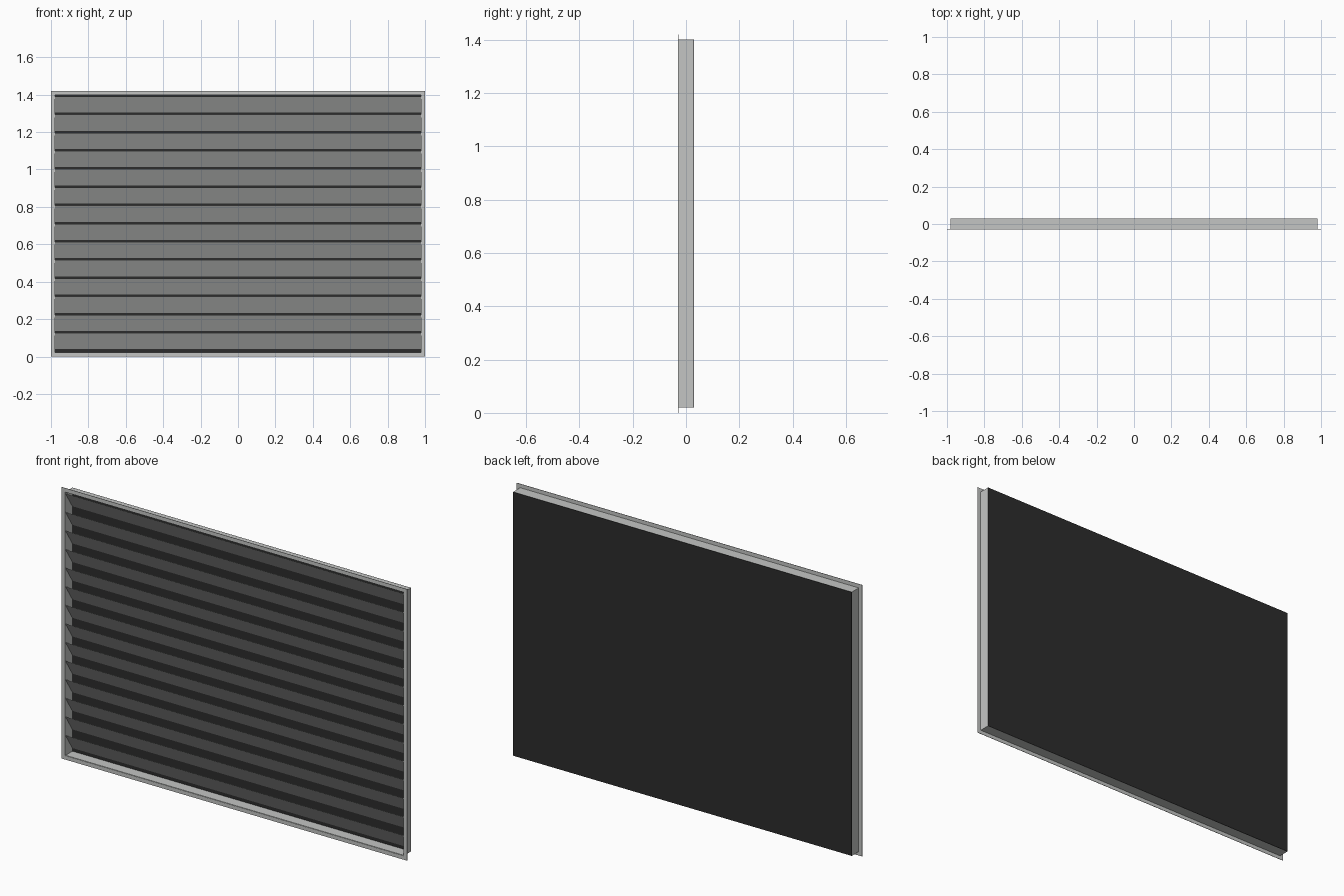
import bpy, bmesh

if "Cube" in bpy.data.objects:
    bpy.data.objects.remove(bpy.data.objects["Cube"])


def material(name, v):
    m = bpy.data.materials.new(name)
    m.diffuse_color = (v[0], v[1], v[2], 1)
    m.use_nodes = True
    m.node_tree.nodes["Principled BSDF"].inputs["Base Color"].default_value = m.diffuse_color
    return m


metal = material("light_grey_metal", (0.55, 0.56, 0.55))
dark = material("dark_backing", (0.025, 0.025, 0.025))

W, Z0, Z1 = 0.98, 0.02, 1.40      # duct half width, bottom and top
YF, YB = -0.03, 0.03              # front and back
T = 0.002                         # sheet thickness


def prism(name, profile, x0, x1, mat):
    """Extrude a closed (y, z) profile along x."""
    bm = bmesh.new()
    a = [bm.verts.new((x0, y, z)) for y, z in profile]
    b = [bm.verts.new((x1, y, z)) for y, z in profile]
    n = len(profile)
    bm.faces.new(a)
    bm.faces.new(b[::-1])
    for i in range(n):
        j = (i + 1) % n
        bm.faces.new((a[i], b[i], b[j], a[j]))
    bmesh.ops.recalc_face_normals(bm, faces=bm.faces)
    me = bpy.data.meshes.new(name)
    bm.to_mesh(me)
    bm.free()
    me.materials.append(mat)
    ob = bpy.data.objects.new(name, me)
    bpy.context.collection.objects.link(ob)
    return ob


def box(name, x0, x1, y0, y1, z0, z1, mat):
    return prism(name, [(y0, z0), (y1, z0), (y1, z1), (y0, z1)], x0, x1, mat)


def frame(name, w, z0, z1, t, y0, y1):
    """Rectangular ring, t wide, between two depths."""
    box(name + "_bottom", -w, w, y0, y1, z0, z0 + t, metal)
    box(name + "_top", -w, w, y0, y1, z1 - t, z1, metal)
    box(name + "_left", -w, -w + t, y0, y1, z0 + t, z1 - t, metal)
    box(name + "_right", w - t, w, y0, y1, z0 + t, z1 - t, metal)


# Thin front flange and the duct walls behind it
frame("flange", 1.0, 0.0, 1.42, 0.02, YF, YF + T)
frame("duct_wall", W, Z0, Z1, T, YF + T, YB - 0.001)

# Dark sheet closing the back
box("back_sheet", -W, W, YB - 0.002, YB, Z0, Z1, dark)

# Sloping slats: high edge at the front, low edge at the back
COUNT, PITCH, RISE = 14, 0.0973, 0.085
for k in range(COUNT):
    zb = 0.039 + k * PITCH
    zt = zb + RISE
    prism("slat_%02d" % (k + 1),
          [(YF + T, zt), (YB - 0.003, zb), (YB - 0.003, zb + T), (YF + T, zt + T)],
          -W + T, W - T, metal)
